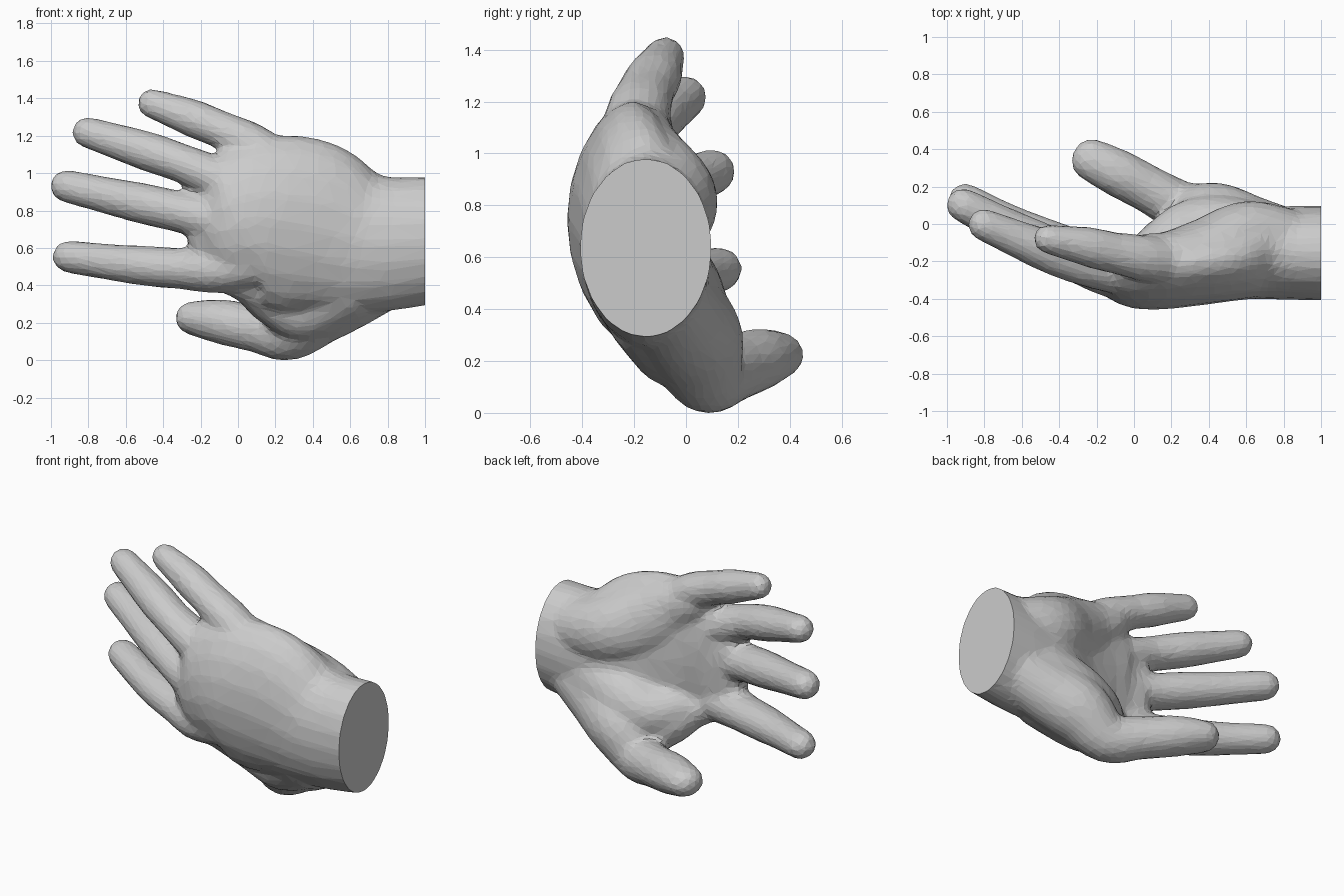
import bpy, bmesh, math
from mathutils import Vector

if "Cube" in bpy.data.objects:
    bpy.data.objects.remove(bpy.data.objects["Cube"])

SIDES = 20
Y = Vector((0, 1, 0))


def spline(keys, steps=6):
    """Catmull-Rom interpolation through (x, y, z, half_width, half_depth) keys."""
    k = [keys[0]] + keys + [keys[-1]]
    out = []
    for i in range(1, len(k) - 2):
        for s in range(steps):
            t = s / steps
            out.append([0.5 * (2 * b + (c - a) * t + (2 * a - 5 * b + 4 * c - d) * t * t
                               + (3 * b - a - 3 * c + d) * t ** 3)
                        for a, b, c, d in zip(*k[i - 1:i + 3])])
    return out + [list(keys[-1])]


def limb(bm, keys, bend=0.0, bumps=0.0, swell=0.0):
    """Loft oval rings along a path and close it with a rounded tip."""
    path = spline(keys)
    n = len(path)
    rings = []
    for i, p in enumerate(path):
        a, b = Vector(path[max(i - 1, 0)][:3]), Vector(path[min(i + 1, n - 1)][:3])
        f = 1 + bumps * math.cos(2 * math.pi * 3 * i / (n - 1))
        arch = bend * max(0, min(1, (i / n - 0.25) * 2.5))
        rings.append((Vector(p[:3]), (b - a).normalized(),
                      (p[3] + swell) * f, (p[4] + swell) * f, arch))
    c, t, w, d, arch = rings[-1]
    for deg in (28, 52, 72, 84):
        r = math.radians(deg)
        rings.append((c + t * min(w, d) * math.sin(r), t, w * math.cos(r),
                      d * math.cos(r), arch))
    loops = []
    for c, t, w, d, arch in rings:
        u = t.cross(Y).normalized()
        v = t.cross(u)
        loop = []
        for j in range(SIDES):
            a = 2 * math.pi * j / SIDES
            loop.append(bm.verts.new(c + u * w * math.cos(a) + v * d * math.sin(a)
                                     + Y * arch * math.cos(a) ** 2))
        loops.append(loop)
    for l0, l1 in zip(loops, loops[1:]):
        for j in range(SIDES):
            m = (j + 1) % SIDES
            bm.faces.new((l0[j], l0[m], l1[m], l1[j]))
    bm.faces.new(loops[0][::-1])
    bm.faces.new(loops[-1])


# Wrist and palm
palm = [(1.12, -.155, .645, .345, .255), (1.0, -.155, .645, .345, .255),
        (.78, -.155, .63, .365, .25), (.6, -.165, .65, .41, .24), (.35, -.225, .725, .475, .21),
        (.1, -.265, .75, .445, .195), (-.04, -.26, .71, .36, .175), (-.15, -.225, .69, .27, .125)]

# Thumb, its fleshy base and the inner slope of that base
thumb = [(.85, -.1, .50, .18, .17), (.62, -.04, .39, .2, .19), (.44, .025, .29, .195, .195),
         (.27, .08, .155, .15, .145), (.1, .175, .175, .125, .125),
         (-.09, .275, .213, .118, .125), (-.24, .35, .232, .09, .11)]
mound = [(.85, -.1, .55, .18, .16), (.65, -.05, .5, .2, .17), (.45, -.02, .43, .2, .175),
         (.28, -.04, .40, .17, .16), (.14, -.12, .43, .14, .13)]

# Skin between thumb and index finger, heel of the palm
web = [(.6, -.14, .41, .19, .18), (.36, -.06, .28, .17, .155), (.19, -.085, .325, .135, .14),
       (.07, -.17, .42, .12, .125), (-.08, -.22, .475, .1, .1)]
heel = [(.9, -.12, .76, .17, .17), (.62, -.06, .82, .2, .185), (.38, -.13, .92, .22, .16),
        (.2, -.17, 1.03, .18, .135), (.06, -.17, 1.11, .12, .12)]

# Fingers
index = [(.15, -.28, .53, .11, .12), (-.08, -.235, .495, .125, .135), (-.3, -.155, .497, .11, .122),
         (-.6, -.03, .522, .1, .105), (-.905, .128, .561, .084, .088)]
middle = [(.15, -.31, .70, .11, .12), (-.08, -.265, .747, .12, .135), (-.3, -.195, .798, .11, .122),
          (-.6, -.055, .865, .102, .105), (-.916, .102, .938, .085, .088)]
ring = [(.15, -.28, .87, .1, .12), (-.06, -.245, .955, .112, .13), (-.3, -.205, 1.06, .103, .115),
        (-.55, -.11, 1.145, .1, .105), (-.805, -.003, 1.225, .08, .083)]
little = [(.28, -.22, 1.03, .11, .11), (.1, -.19, 1.148, .11, .12), (-.1, -.155, 1.243, .1, .11),
          (-.28, -.115, 1.315, .096, .1), (-.461, -.08, 1.38, .076, .075)]

bm = bmesh.new()
limb(bm, palm, bend=.045)
limb(bm, web)
limb(bm, heel)
limb(bm, thumb, swell=.003)
limb(bm, mound)
for finger in (index, middle, ring, little):
    limb(bm, finger, bumps=.015, swell=.003)
bmesh.ops.recalc_face_normals(bm, faces=bm.faces)
mesh = bpy.data.meshes.new("hand_rough")
bm.to_mesh(mesh)
bm.free()
hand = bpy.data.objects.new("hand", mesh)
bpy.context.collection.objects.link(hand)

# Fuse parts into one skin, soften the joins, reduce to facets
fuse = hand.modifiers.new("fuse", 'REMESH')
fuse.mode = 'VOXEL'
fuse.voxel_size = 0.018
soft = hand.modifiers.new("soften", 'SMOOTH')
soft.factor = 0.5
soft.iterations = 14
facet = hand.modifiers.new("facets", 'DECIMATE')
facet.ratio = 0.09
dg = bpy.context.evaluated_depsgraph_get()
dg.update()
skin = bpy.data.meshes.new_from_object(hand.evaluated_get(dg))
hand.modifiers.clear()
hand.data = skin
skin.name = "hand"

# Flat cut at the wrist, standing on the ground
bm = bmesh.new()
bm.from_mesh(skin)
cut = bmesh.ops.bisect_plane(bm, geom=bm.verts[:] + bm.edges[:] + bm.faces[:],
                             plane_co=(1, 0, 0), plane_no=(1, 0, 0), clear_outer=True)
rim = [e for e in cut['geom_cut'] if isinstance(e, bmesh.types.BMEdge)]
bmesh.ops.contextual_create(bm, geom=rim)
low = min(v.co.z for v in bm.verts)
bmesh.ops.translate(bm, verts=bm.verts, vec=(0, 0, -low))
bmesh.ops.recalc_face_normals(bm, faces=bm.faces)
for f in bm.faces:
    f.smooth = False
bm.to_mesh(skin)
bm.free()
